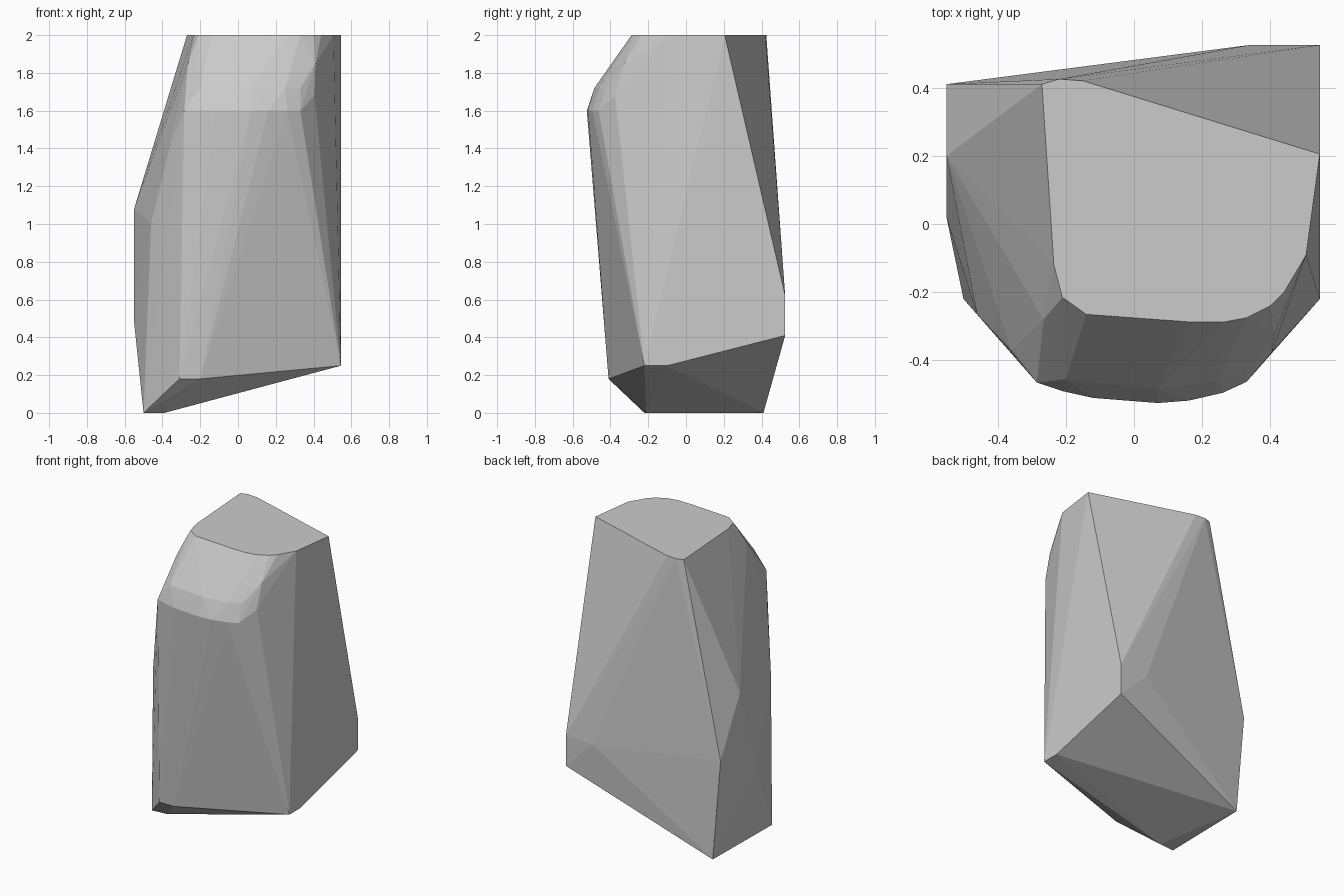
import bpy, bmesh

# Corner points of the boulder, grouped by height: z -> (x, y) outline
levels = {
    2.00: [(-.27, .41), (-.22, .425), (-.15, .42), (.545, .205), (.505, -.09),
           (.44, -.20), (.40, -.24), (.33, -.275), (.26, -.288), (.16, -.287),
           (-.14, -.265), (-.21, -.215), (-.235, -.12)],
    1.72: [(-.20, -.455), (.07, -.485), (.25, -.46), (.33, -.425)],
    1.60: [(-.285, -.465), (-.21, -.49), (-.12, -.51), (.07, -.525),
           (.16, -.518), (.26, -.495), (.33, -.463)],
    0.18: [(-.31, -.41), (-.20, -.41)],
    0.00: [(-.49, .41), (-.50, -.22), (-.39, -.21)],
}
# Single chipped corners on the sides
chips = [
    (.405, -.375, 1.68), (.41, -.325, 1.85),                     # front right
    (-.28, -.37, 1.71), (-.265, -.28, 1.85), (-.36, -.37, 1.42),  # front left
    (-.46, -.265, 1.0), (-.55, .02, .48),
    (-.55, .20, 1.08), (-.55, .41, .69),                         # left
    (.34, .525, .61), (.545, .525, .62), (.545, .525, .41),      # back
    (.545, -.22, .25), (.545, -.10, .25),                        # right
]

# Wrap all the corners in one faceted convex skin
bm = bmesh.new()
for z, outline in levels.items():
    for x, y in outline:
        bm.verts.new((x, y, z))
for p in chips:
    bm.verts.new(p)
hull = bmesh.ops.convex_hull(bm, input=bm.verts)
loose = {v for v in hull["geom_interior"] + hull["geom_unused"]
         if isinstance(v, bmesh.types.BMVert)}
bmesh.ops.delete(bm, geom=list(loose), context='VERTS')
bmesh.ops.dissolve_limit(bm, angle_limit=0.01, verts=bm.verts, edges=bm.edges)
bmesh.ops.recalc_face_normals(bm, faces=bm.faces)

mesh = bpy.data.meshes.new("boulder")
bm.to_mesh(mesh)
bm.free()
bpy.context.collection.objects.link(bpy.data.objects.new("boulder", mesh))
